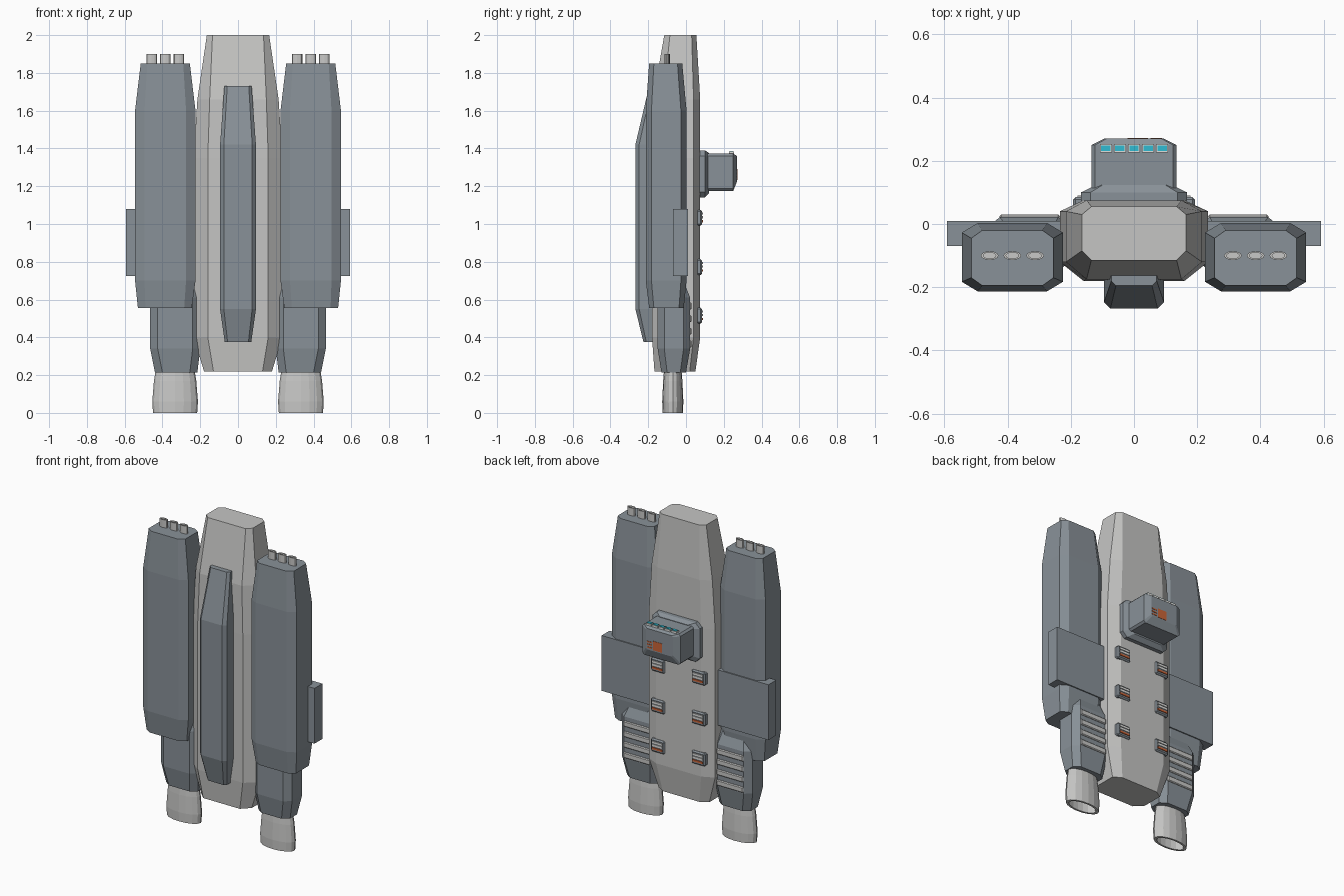
import bpy, bmesh, math


def material(name, rgb):
    m = bpy.data.materials.new(name)
    m.diffuse_color = (*rgb, 1)
    return m


LIGHT = material("light grey", (0.56, 0.56, 0.55))
STEEL = material("blue grey", (0.25, 0.285, 0.315))
SILVER = material("silver", (0.58, 0.58, 0.57))
CYAN = material("cyan", (0.03, 0.5, 0.65))
ORANGE = material("orange", (0.6, 0.13, 0.04))
WHITE = material("off white", (0.75, 0.75, 0.73))


def finish(name, bm, mat):
    bmesh.ops.recalc_face_normals(bm, faces=bm.faces)
    me = bpy.data.meshes.new(name)
    bm.to_mesh(me)
    bm.free()
    ob = bpy.data.objects.new(name, me)
    me.materials.append(mat)
    bpy.context.collection.objects.link(ob)
    return ob


def skin(name, rings, mat, closed=False):
    """Bridge point rings; cap the ends, or join last ring to first."""
    bm = bmesh.new()
    vs = [[bm.verts.new(p) for p in r] for r in rings]
    n = len(vs[0])
    pairs = list(zip(vs, vs[1:])) + ([(vs[-1], vs[0])] if closed else [])
    for a, b in pairs:
        for i in range(n):
            j = (i + 1) % n
            bm.faces.new((a[i], a[j], b[j], b[i]))
    if not closed:
        bm.faces.new(vs[0])
        bm.faces.new(vs[-1])
    return finish(name, bm, mat)


def octagon(x0, x1, y0, y1, cx, f, b):
    """Chamfered rectangle: cx across, f and b deep at the low and high side."""
    return [(x0 + cx, y0), (x1 - cx, y0), (x1, y0 + f), (x1, y1 - b),
            (x1 - cx, y1), (x0 + cx, y1), (x0, y1 - b), (x0, y0 + f)]


def loft_z(name, sections, mat, s=1):
    return skin(name, [[(s * x, y, z) for x, y in octagon(*o)] for z, *o in sections], mat)


def box(name, x0, x1, y0, y1, z0, z1, mat, bevel=0):
    bm = bmesh.new()
    bmesh.ops.create_cube(bm, size=1)
    for v in bm.verts:
        v.co = ((x0 + x1) / 2 + v.co.x * (x1 - x0), (y0 + y1) / 2 + v.co.y * (y1 - y0),
                (z0 + z1) / 2 + v.co.z * (z1 - z0))
    if bevel:
        bmesh.ops.bevel(bm, geom=bm.edges[:], offset=bevel, segments=1, affect='EDGES')
    return finish(name, bm, mat)


def oval(cx, cy, z, rx, ry, n=16):
    return [(cx + rx * math.cos(2 * math.pi * i / n), cy + ry * math.sin(2 * math.pi * i / n), z)
            for i in range(n)]


# Central hull
loft_z("hull", [
    (0.22, -0.18, 0.18, -0.167, 0.05, 0.05, 0.05, 0.03),
    (0.40, -0.235, 0.235, -0.18, 0.075, 0.075, 0.06, 0.035),
    (1.35, -0.235, 0.235, -0.18, 0.075, 0.075, 0.06, 0.035),
    (1.66, -0.215, 0.215, -0.175, 0.075, 0.065, 0.055, 0.035),
    (2.00, -0.165, 0.165, -0.115, 0.055, 0.03, 0.03, 0.025)], LIGHT)

# Front spine
loft_z("front_spine", [
    (0.375, -0.07, 0.07, -0.225, -0.15, 0.015, 0.015, 0.002),
    (0.55, -0.095, 0.095, -0.268, -0.15, 0.02, 0.02, 0.002),
    (1.42, -0.095, 0.095, -0.268, -0.15, 0.02, 0.02, 0.002),
    (1.73, -0.072, 0.072, -0.195, -0.15, 0.015, 0.015, 0.002)], STEEL)

for s, side in ((-1, "left"), (1, "right")):
    # Weapon pod
    loft_z(side + "_pod", [
        (0.555, 0.245, 0.53, -0.195, -0.012, 0.04, 0.025, 0.025),
        (0.70, 0.225, 0.545, -0.213, 0.003, 0.05, 0.03, 0.03),
        (1.60, 0.225, 0.545, -0.213, 0.003, 0.05, 0.03, 0.03),
        (1.85, 0.255, 0.515, -0.195, -0.02, 0.035, 0.025, 0.025)], STEEL, s)
    # Barrels, open at the top
    for k in (-1, 0, 1):
        x = s * (0.385 + 0.072 * k)
        skin(side + "_barrel", [oval(x, -0.1, z, r, r / 2, 12) for z, r in
             ((1.84, 0.028), (1.90, 0.028), (1.90, 0.02), (1.86, 0.02))], SILVER)
    # Flat rear panel
    x0, x1 = sorted((s * 0.2, s * 0.592))
    box(side + "_rear_panel", x0, x1, -0.07, 0.01, 0.725, 1.08, STEEL)
    # Engine block
    loft_z(side + "_engine_block", [
        (0.215, 0.215, 0.44, -0.13, 0.0, 0.04, 0.03, 0.03),
        (0.34, 0.2, 0.465, -0.15, 0.022, 0.04, 0.035, 0.035),
        (0.61, 0.2, 0.465, -0.15, 0.022, 0.04, 0.035, 0.035),
        (0.69, 0.215, 0.44, -0.13, -0.01, 0.04, 0.03, 0.03)], STEEL, s)
    # Cooling bars
    for k in range(4):
        z = 0.365 + 0.067 * k
        x0, x1 = sorted((s * 0.235, s * 0.425))
        box(side + "_cooling_bar", x0, x1, 0.01, 0.03, z - 0.018, z + 0.018, SILVER, 0.005)
    # Oval nozzle, hollow from below
    skin(side + "_nozzle", [oval(s * 0.333, -0.07, z, rx, ry) for z, rx, ry in (
        (0.23, 0.102, 0.046), (0.17, 0.112, 0.051), (0.06, 0.121, 0.056), (0.0, 0.117, 0.054),
        (0.0, 0.098, 0.042), (0.12, 0.09, 0.036))], SILVER)
    # Rear thruster vents with louvres
    for zc in (0.515, 0.772, 1.033):
        x0, x1 = sorted((s * 0.095, s * 0.193))
        box(side + "_vent", x0, x1, 0.05, 0.085, zc - 0.042, zc + 0.042, STEEL, 0.008)
        for dz, mat in ((0.022, WHITE), (0.003, WHITE), (-0.018, ORANGE)):
            box(side + "_vent_louvre", x0 + 0.014, x1 - 0.014, 0.082, 0.09,
                zc + dz - 0.006, zc + dz + 0.006, mat)

# Rear sensor housing: base plate and box, lofted along y
for name, secs in (
        ("sensor_base", ((0.065, 0.168, 1.14, 1.39, 0.03), (0.1, 0.168, 1.14, 1.39, 0.03),
                         (0.123, 0.12, 1.165, 1.375, 0.02))),
        ("sensor_box", ((0.11, 0.135, 1.175, 1.372, 0.012), (0.25, 0.135, 1.175, 1.372, 0.012),
                        (0.27, 0.095, 1.225, 1.36, 0.008)))):
    skin(name, [[(x, y, z) for x, z in octagon(-w, w, z0, z1, c, c, c)]
                for y, w, z0, z1, c in secs], STEEL)

# Row of lamps on top of the housing
for k in range(-2, 3):
    x = 0.0445 * k
    box("lamp_frame", x - 0.019, x + 0.019, 0.227, 0.253, 1.355, 1.383, WHITE)
    box("lamp_glass", x - 0.015, x + 0.015, 0.231, 0.249, 1.38, 1.387, CYAN)

# Painted panel on the housing's back
box("orange_panel", -0.02, 0.045, 0.265, 0.272, 1.232, 1.29, ORANGE)
for k in range(3):
    z = 1.237 + 0.018 * k
    box("orange_stripe", 0.052, 0.088, 0.265, 0.272, z, z + 0.008, ORANGE)
